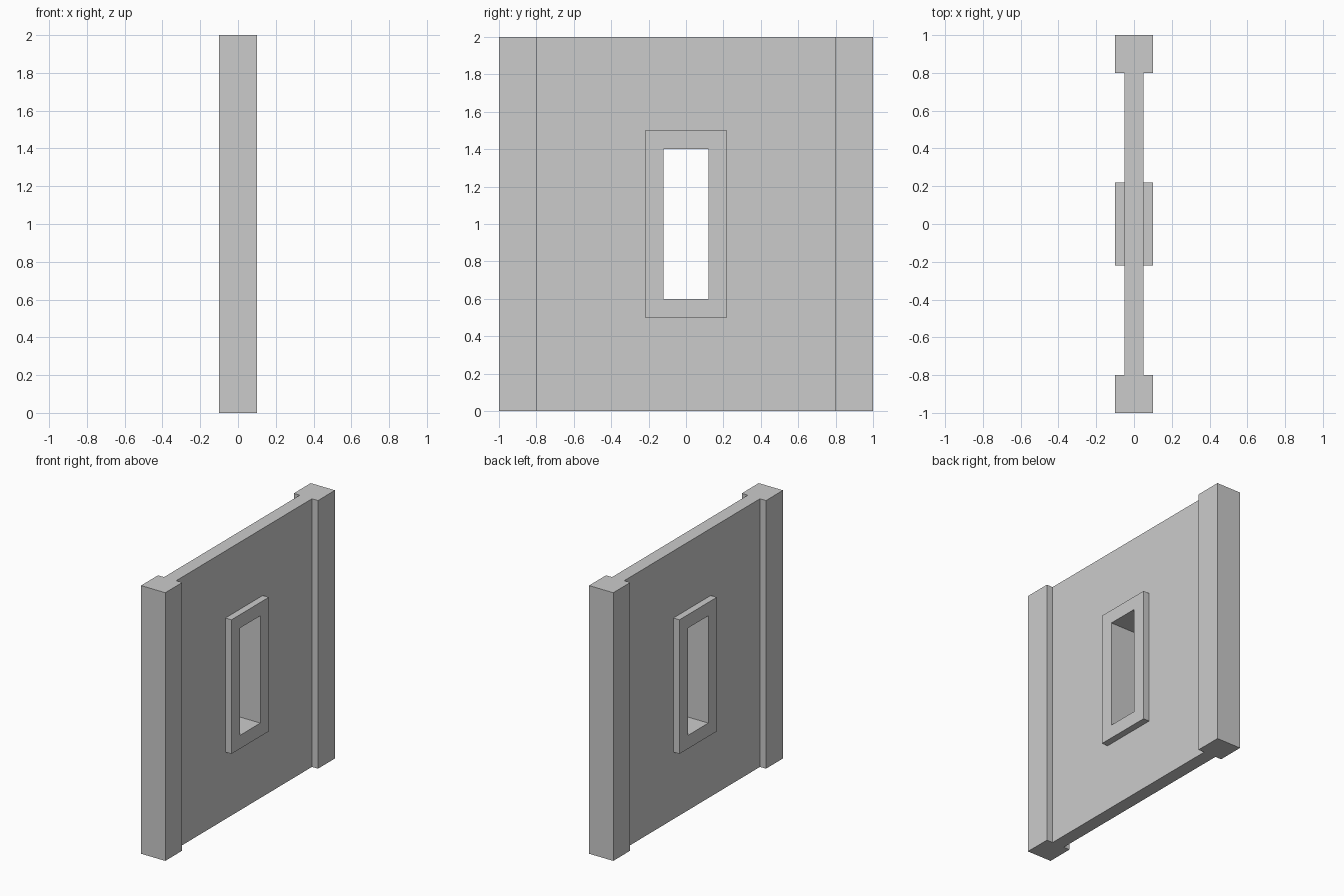
import bpy
import bmesh

if "Cube" in bpy.data.objects:
    bpy.data.objects.remove(bpy.data.objects["Cube"])


def new_object(name, bm):
    bmesh.ops.recalc_face_normals(bm, faces=bm.faces)
    mesh = bpy.data.meshes.new(name)
    bm.to_mesh(mesh)
    bm.free()
    obj = bpy.data.objects.new(name, mesh)
    bpy.context.collection.objects.link(obj)
    return obj


def box(name, size, center):
    bm = bmesh.new()
    bmesh.ops.create_cube(bm, size=1)
    bmesh.ops.scale(bm, vec=size, verts=bm.verts)
    bmesh.ops.translate(bm, vec=center, verts=bm.verts)
    return new_object(name, bm)


def holed_slab(name, half_depth, outer, inner):
    """Slab facing x with a rectangular opening; rects are (half width, z0, z1)."""
    bm = bmesh.new()
    loops = []
    for x in (-half_depth, half_depth):
        for w, z0, z1 in (outer, inner):
            corners = ((-w, z0), (w, z0), (w, z1), (-w, z1))
            loops.append([bm.verts.new((x, y, z)) for y, z in corners])
    back_out, back_in, front_out, front_in = loops
    for a, b in ((back_out, back_in), (front_out, front_in),
                 (back_out, front_out), (back_in, front_in)):
        for i in range(4):
            j = (i + 1) % 4
            bm.faces.new((a[i], a[j], b[j], b[i]))
    return new_object(name, bm)


frame_outer = (0.22, 0.5, 1.5)
opening = (0.12, 0.6, 1.4)

# Thin wall panel, cut to receive the window frame
holed_slab("wall_panel", 0.05, (0.8, 0, 2), frame_outer)

# Window frame standing proud on both sides of the wall
holed_slab("window_frame", 0.1, frame_outer, opening)

# Thicker pillars at both ends
for side, label in ((-1, "front"), (1, "back")):
    box(f"{label}_pillar", (0.2, 0.2, 2), (0, side * 0.9, 1))
